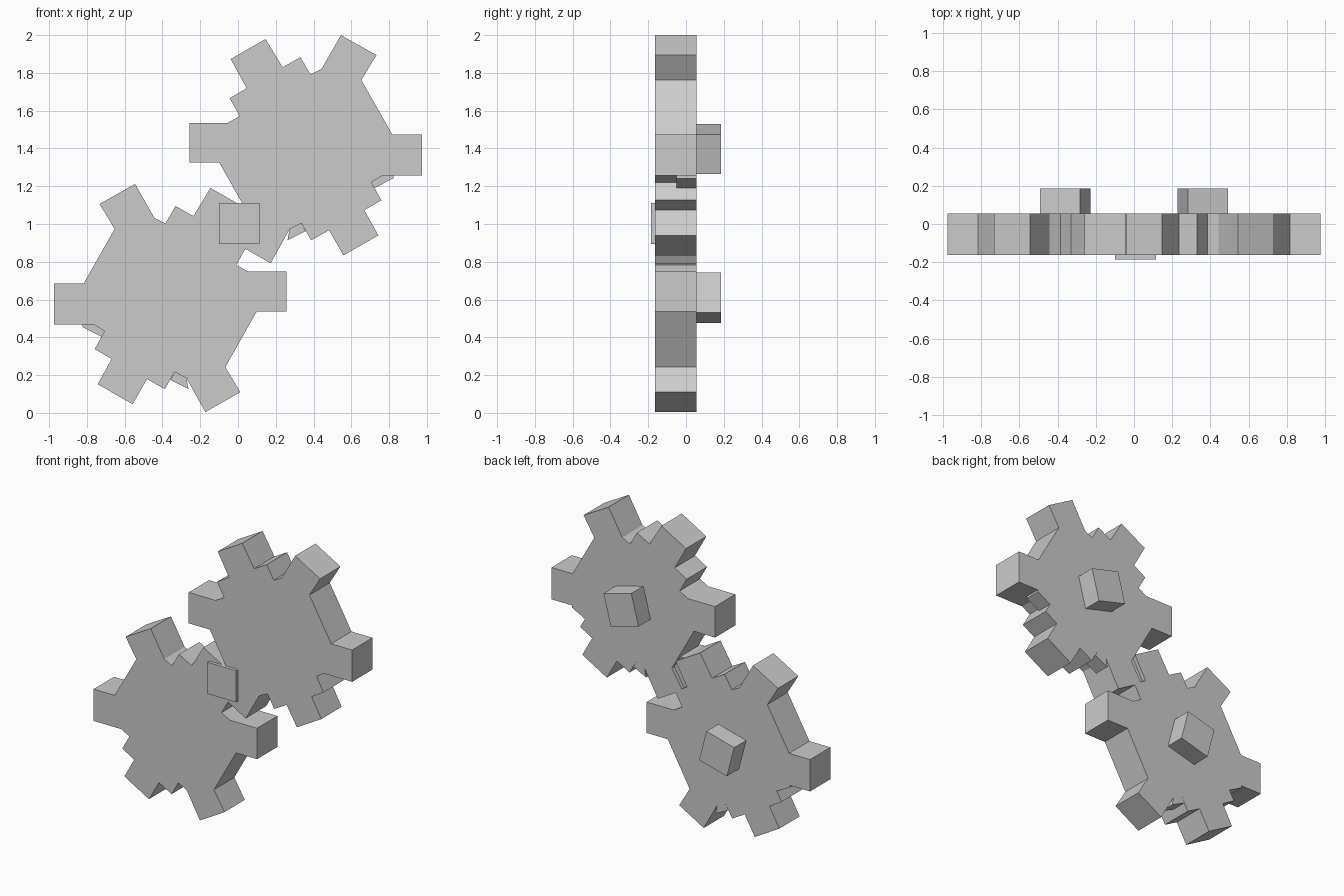
import bpy, bmesh

DROP = 0.788  # the lower gear is the upper one mirrored in x and lowered


def prism(name, pts, y0, y1):
    """Extrude an x-z outline from y0 to y1."""
    bm = bmesh.new()
    face = bm.faces.new([bm.verts.new((x, y0, z)) for x, z in pts])
    res = bmesh.ops.extrude_face_region(bm, geom=[face])
    for v in res["geom"]:
        if isinstance(v, bmesh.types.BMVert):
            v.co.y = y1
    bmesh.ops.recalc_face_normals(bm, faces=bm.faces[:])
    mesh = bpy.data.meshes.new(name)
    bm.to_mesh(mesh)
    bm.free()
    obj = bpy.data.objects.new(name, mesh)
    bpy.context.collection.objects.link(obj)
    return obj


# Outline of the upper gear: six square teeth with small steps between them
gear = [(-.258, 1.536), (-.054, 1.536), (.009, 1.571), (-.044, 1.666),
        (.046, 1.719), (-.039, 1.873), (.146, 1.979), (.236, 1.830),
        (.331, 1.883), (.384, 1.791), (.442, 1.820), (.545, 2.0),
        (.733, 1.894), (.653, 1.762), (.817, 1.473), (.975, 1.473),
        (.975, 1.256), (.764, 1.256), (.706, 1.221), (.759, 1.126),
        (.669, 1.073), (.743, .940), (.558, .834), (.482, .967),
        (.387, .914), (.336, 1.004), (.273, .972), (.173, .792),
        (-.012, .898), (.067, 1.030), (-.099, 1.325), (-.258, 1.325)]
# Small rear fillers in two of the notches
step_a = [(.764, 1.256), (.822, 1.256), (.822, 1.242), (.722, 1.190), (.706, 1.221)]
step_b = [(.273, .972), (.262, .914), (.358, .962), (.336, 1.004)]
# Square axle stub, turned 15 degrees
hub = [(.283, 1.53), (.493, 1.475), (.438, 1.265), (.228, 1.32)]

parts = [("gear", gear, -.163, .056), ("notch_filler_a", step_a, -.05, .056),
         ("notch_filler_b", step_b, -.05, .056), ("axle_stub", hub, .05, .185)]

for name, pts, y0, y1 in parts:
    prism("upper_" + name, pts, y0, y1)
    prism("lower_" + name, [(-x, z - DROP) for x, z in pts], y0, y1)

# Cube joining the two gears where they mesh
prism("centre_block", [(-.1, .895), (.115, .895), (.115, 1.11), (-.1, 1.11)], -.185, .03)
